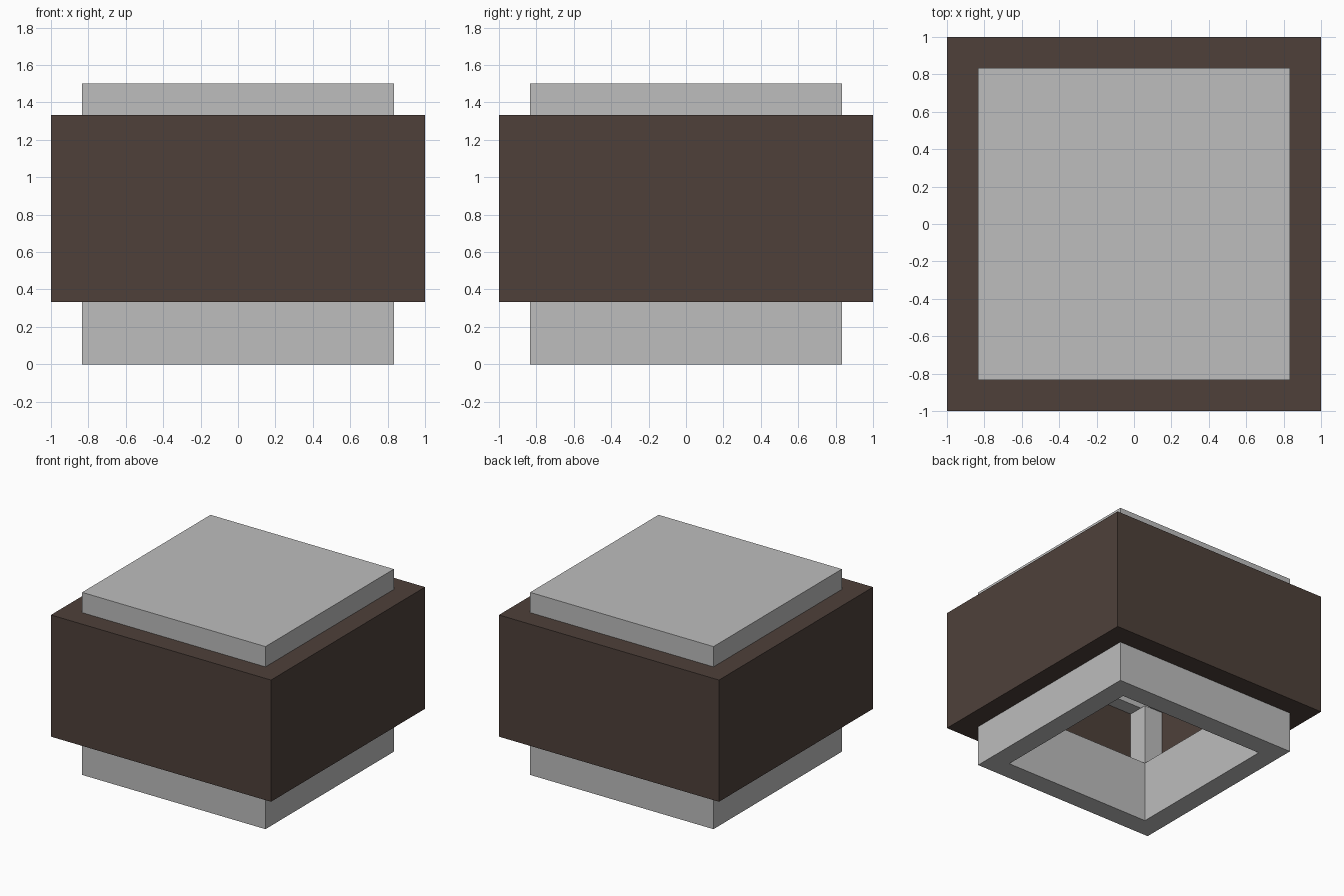
import bpy
import bmesh

cube = bpy.data.objects.get("Cube")
if cube:
    bpy.data.objects.remove(cube, do_unlink=True)

U = 1 / 6  # one block of the design grid


def material(name, rgb):
    mat = bpy.data.materials.new(name)
    mat.use_nodes = True
    mat.diffuse_color = (*rgb, 1)
    mat.node_tree.nodes["Principled BSDF"].inputs["Base Color"].default_value = (*rgb, 1)
    return mat


GREY = material("light grey", (0.509, 0.509, 0.509))
BROWN = material("dark brown", (0.0762, 0.0513, 0.0423))


def finish(name, bm, mat):
    bmesh.ops.recalc_face_normals(bm, faces=bm.faces[:])
    mesh = bpy.data.meshes.new(name)
    bm.to_mesh(mesh)
    bm.free()
    mesh.materials.append(mat)
    obj = bpy.data.objects.new(name, mesh)
    bpy.context.collection.objects.link(obj)
    return obj


def box(x0, x1, y0, y1, z0, z1):
    bm = bmesh.new()
    bmesh.ops.create_cube(bm, size=1)
    for v in bm.verts:
        v.co = (x1 if v.co.x > 0 else x0,
                y1 if v.co.y > 0 else y0,
                z1 if v.co.z > 0 else z0)
    return bm


def square_ring(name, outer, inner, z0, z1, mat):
    """Square tube, open at the top and bottom."""
    bm = bmesh.new()
    loops = []
    for r, z in ((outer, z0), (outer, z1), (inner, z1), (inner, z0)):
        loops.append([bm.verts.new((sx * r, sy * r, z))
                      for sx, sy in ((-1, -1), (1, -1), (1, 1), (-1, 1))])
    for a, b in zip(loops, loops[1:] + loops[:1]):
        for i in range(4):
            j = (i + 1) % 4
            bm.faces.new((a[i], a[j], b[j], b[i]))
    return finish(name, bm, mat)


# Base frame, open through the middle
square_ring("base_frame", 5 * U, 4 * U, 0, 3 * U, GREY)

# Four corner posts between the base and the cap
for side, sx in (("left", 1), ("right", -1)):
    for end, sy in (("front", -1), ("back", 1)):
        xs = sorted((sx * 4 * U, sx * 5 * U))
        ys = sorted((sy * 4 * U, sy * 5 * U))
        finish(f"corner_post_{end}_{side}", box(*xs, *ys, 3 * U, 6 * U), GREY)

# Cap: closed on top, hollowed from below
bm = box(-5 * U, 5 * U, -5 * U, 5 * U, 6 * U, 9 * U)
bottom = min(bm.faces, key=lambda f: f.calc_center_median().z)
bmesh.ops.inset_individual(bm, faces=[bottom], thickness=U)
hollow = bmesh.ops.extrude_discrete_faces(bm, faces=[bottom])["faces"][0]
bmesh.ops.translate(bm, verts=hollow.verts[:], vec=(0, 0, 2 * U))
finish("cap", bm, GREY)

# Wide outer band wrapped around the core
square_ring("outer_band", 6 * U, 5 * U, 2 * U, 8 * U, BROWN)
